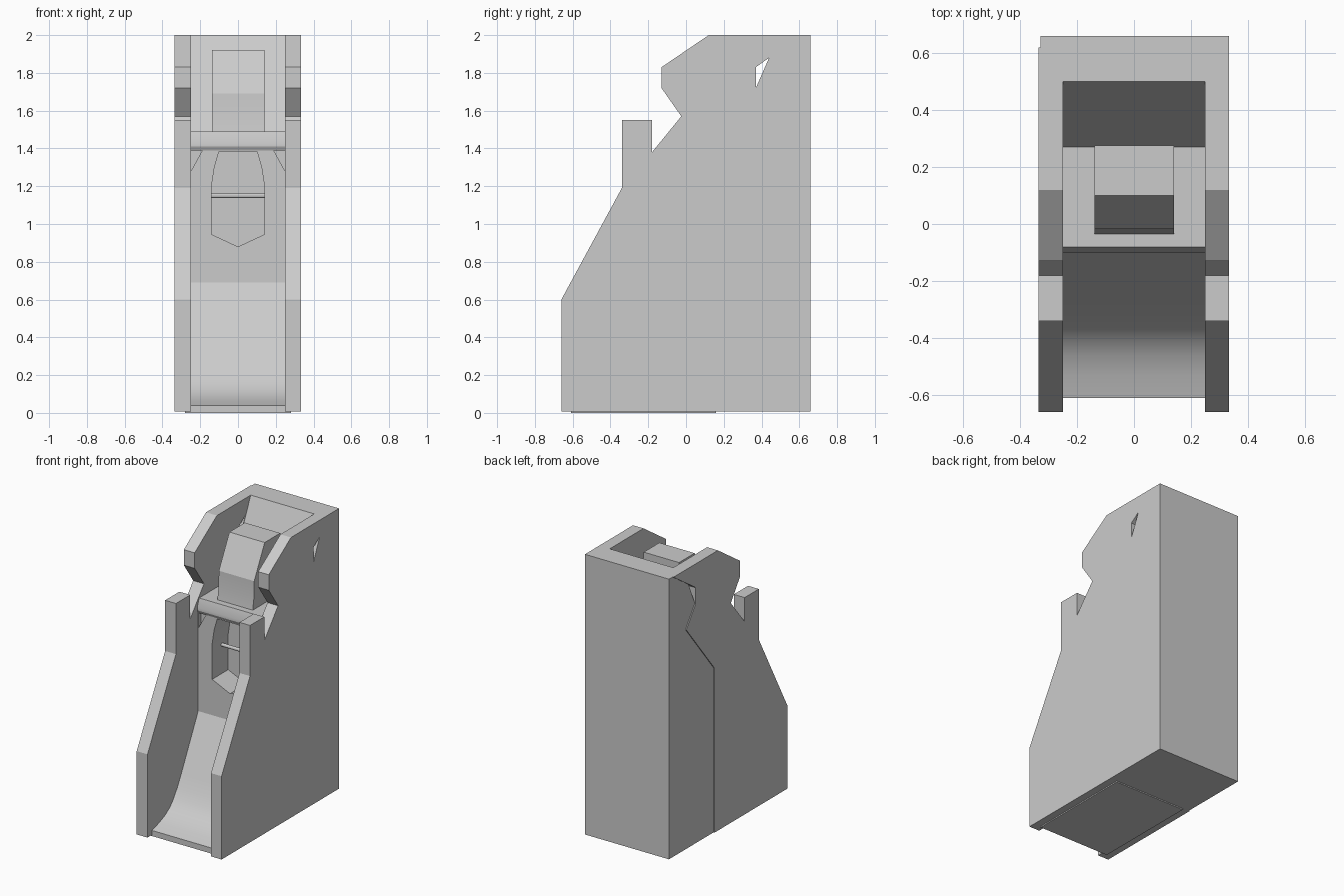
import bpy, bmesh, math
from mathutils import Vector

if "Cube" in bpy.data.objects:
    bpy.data.objects.remove(bpy.data.objects["Cube"])


def make_object(name, bm):
    bmesh.ops.recalc_face_normals(bm, faces=bm.faces[:])
    mesh = bpy.data.meshes.new(name)
    bm.to_mesh(mesh)
    bm.free()
    obj = bpy.data.objects.new(name, mesh)
    bpy.context.collection.objects.link(obj)
    return obj


def prism(name, pts, a, b, axis="x"):
    """Extrude a (y,z) outline along x, or an (x,z) outline along y."""
    bm = bmesh.new()
    rings = [[bm.verts.new((t, u, v) if axis == "x" else (u, t, v)) for u, v in pts]
             for t in (a, b)]
    bm.faces.new(rings[0])
    bm.faces.new(rings[1][::-1])
    n = len(pts)
    for i in range(n):
        j = (i + 1) % n
        bm.faces.new((rings[0][i], rings[0][j], rings[1][j], rings[1][i]))
    return make_object(name, bm)


def rod(name, p, q, r, segments=32):
    p, q = Vector(p), Vector(q)
    bm = bmesh.new()
    bmesh.ops.create_cone(bm, cap_ends=True, segments=segments, radius1=r, radius2=r,
                          depth=(q - p).length)
    rot = (q - p).to_track_quat("Z", "Y")
    for v in bm.verts:
        v.co = rot @ v.co + (p + q) / 2
    return make_object(name, bm)


def cut(target, cutter):
    cutter.hide_render = True
    mod = target.modifiers.new("cut", "BOOLEAN")
    mod.operation, mod.solver, mod.object = "DIFFERENCE", "EXACT", cutter
    bpy.context.view_layer.objects.active = target
    bpy.ops.object.modifier_apply(modifier=mod.name)
    bpy.data.objects.remove(cutter)


# Housing: full-width side outline
body = prism("housing", [(-.66, .008), (.66, .008), (.66, 2), (.12, 2), (-.13, 1.83),
                         (-.13, 1.72), (-.025, 1.57), (-.18, 1.38), (-.18, 1.55),
                         (-.34, 1.55), (-.34, 1.19), (-.66, .6)], -.335, .333)

# Channel between the side walls: curved ramp, upright face, ledge, sloped back
cut(body, prism("channel_cutter", [
    (-.8, -.1), (-.61, -.1), (-.61, .04), (-.53, .063), (-.46, .092), (-.405, .13),
    (-.365, .175), (-.325, .235), (-.285, .307), (-.09, .69), (-.09, 1.39),
    (-.10, 1.41), (-.10, 1.43), (-.08, 1.49), (.27, 1.49), (.5, 2), (.5, 2.1),
    (-.8, 2.1)], -.25, .25))

# Recess in the upright face
half = [(.14, .945), (.14, 1.2), (.125, 1.3), (.10, 1.385)]
cut(body, prism("recess_cutter", [(0, .88)] + half + [(-x, z) for x, z in half[::-1]],
                -.2, .09, "y"))

# Small corner notches under the ledge
for s in (-1, 1):
    cut(body, prism("notch_cutter", [(s * .249, 1.28), (s * .249, 1.388), (s * .19, 1.388)],
                    -.15, -.06, "y"))

# Angled drillings: upper one into the recess, lower ones to the ramp
cut(body, rod("upper_hole_cutter", (0, .76, 1.295), (0, 0, 1.19), .062))
axis = Vector((0, -1, -.347)).normalized()
for x in (-.155, .155):
    start = Vector((x, .66, .69))
    cut(body, rod("hole_cutter", start - axis * .1, start + axis * 1.012, .06))
# The middle drilling is blocked, leaving a pocket at each end
start = Vector((0, .66, .69))
cut(body, rod("hole_cutter", start - axis * .1, start + axis * .06, .06))
cut(body, rod("hole_cutter", start + axis * .92, start + axis * 1.012, .06))

# Triangular windows through both side walls
cut(body, prism("window_cutter", [(.37, 1.72), (.44, 1.88), (.37, 1.83)], -.5, .5))

# Thin step on the left side
cut(body, prism("step_cutter", [(.16, -.1), (.16, 1.18), (.475, 1.57), (.371, 1.715),
                                (.371, 1.832), (.62, 2), (.62, 2.1), (.8, 2.1),
                                (.8, -.1)], -.5, -.328))

# Foot plate, hammer-shaped block and cross pin
plate = prism("foot_plate", [(-.61, 0), (.16, 0), (.16, .012), (-.61, .012)], -.28, .28)
block = prism("upper_block", [(-.035, 1.485), (-.022, 1.57), (-.018, 1.69), (.10, 1.92),
                              (.275, 1.92), (.275, 1.485)], -.138, .14)
pin = rod("cross_pin", (-.145, .02, 1.15), (.145, .02, 1.15), .012, 12)

bpy.ops.object.select_all(action="DESELECT")
for obj in (body, block, pin):
    obj.select_set(True)
bpy.context.view_layer.objects.active = body
bpy.ops.object.shade_smooth_by_angle(angle=math.radians(20))
